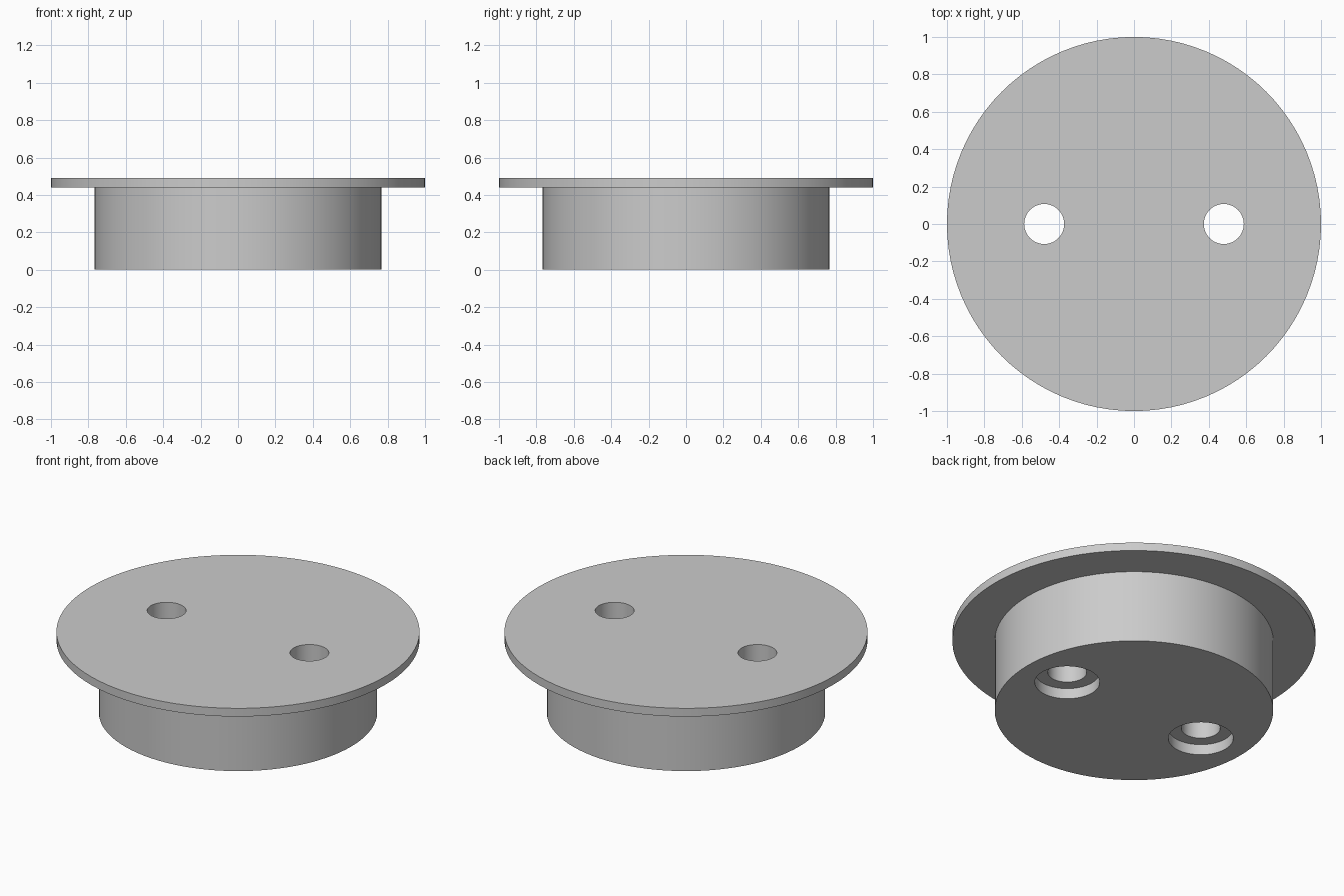
import bpy
import bmesh
from math import radians, tau
from mathutils import Matrix, Vector

default = bpy.data.objects.get("Cube")
if default:
    bpy.data.objects.remove(default, do_unlink=True)

RIM_R, BODY_R = 1.0, 0.767
HEIGHT, RIM_BASE = 0.49, 0.44
HOLE_X, HOLE_R = 0.48, 0.107
RECESS_R, RECESS_DEPTH = 0.179, 0.064

# One grey finish for the whole part
grey = bpy.data.materials.new("plain_grey")
grey.use_nodes = True
grey.diffuse_color = (0.6, 0.6, 0.6, 1)
grey.node_tree.nodes["Principled BSDF"].inputs["Base Color"].default_value = grey.diffuse_color


def stepped_cylinder(name, steps, segments, x=0):
    """Closed solid of revolution from (radius, height) steps, bottom to top."""
    bm = bmesh.new()
    rings = []
    for radius, z in steps:
        turn = [Matrix.Rotation(tau * i / segments, 3, "Z") for i in range(segments)]
        rings.append([bm.verts.new(m @ Vector((radius, 0, z)) + Vector((x, 0, 0))) for m in turn])
    for low, high in zip(rings, rings[1:]):
        for i in range(segments):
            j = (i + 1) % segments
            bm.faces.new((low[i], low[j], high[j], high[i]))
    bm.faces.new(rings[0][::-1])
    bm.faces.new(rings[-1])
    bmesh.ops.recalc_face_normals(bm, faces=bm.faces)
    mesh = bpy.data.meshes.new(name)
    bm.to_mesh(mesh)
    bm.free()
    mesh.materials.append(grey)
    obj = bpy.data.objects.new(name, mesh)
    bpy.context.collection.objects.link(obj)
    return obj


# Round plug body with a wide thin rim on top
plug = stepped_cylinder("flanged_plug", [
    (BODY_R, 0), (BODY_R, RIM_BASE), (RIM_R, RIM_BASE), (RIM_R, HEIGHT)], 96)
bpy.context.view_layer.objects.active = plug
plug.select_set(True)

# Two through holes, each with a wider recess underneath
for side in (-1, 1):
    cutter = stepped_cylinder("hole_cutter", [
        (RECESS_R, -0.1), (RECESS_R, RECESS_DEPTH),
        (HOLE_R, RECESS_DEPTH), (HOLE_R, HEIGHT + 0.1)], 48, side * HOLE_X)
    cutter.hide_render = True
    cut = plug.modifiers.new("screw_hole", "BOOLEAN")
    cut.operation = "DIFFERENCE"
    cut.solver = "EXACT"
    cut.object = cutter
    bpy.ops.object.modifier_apply(modifier=cut.name)
    bpy.data.objects.remove(cutter, do_unlink=True)

bpy.ops.object.shade_smooth_by_angle(angle=radians(30))
